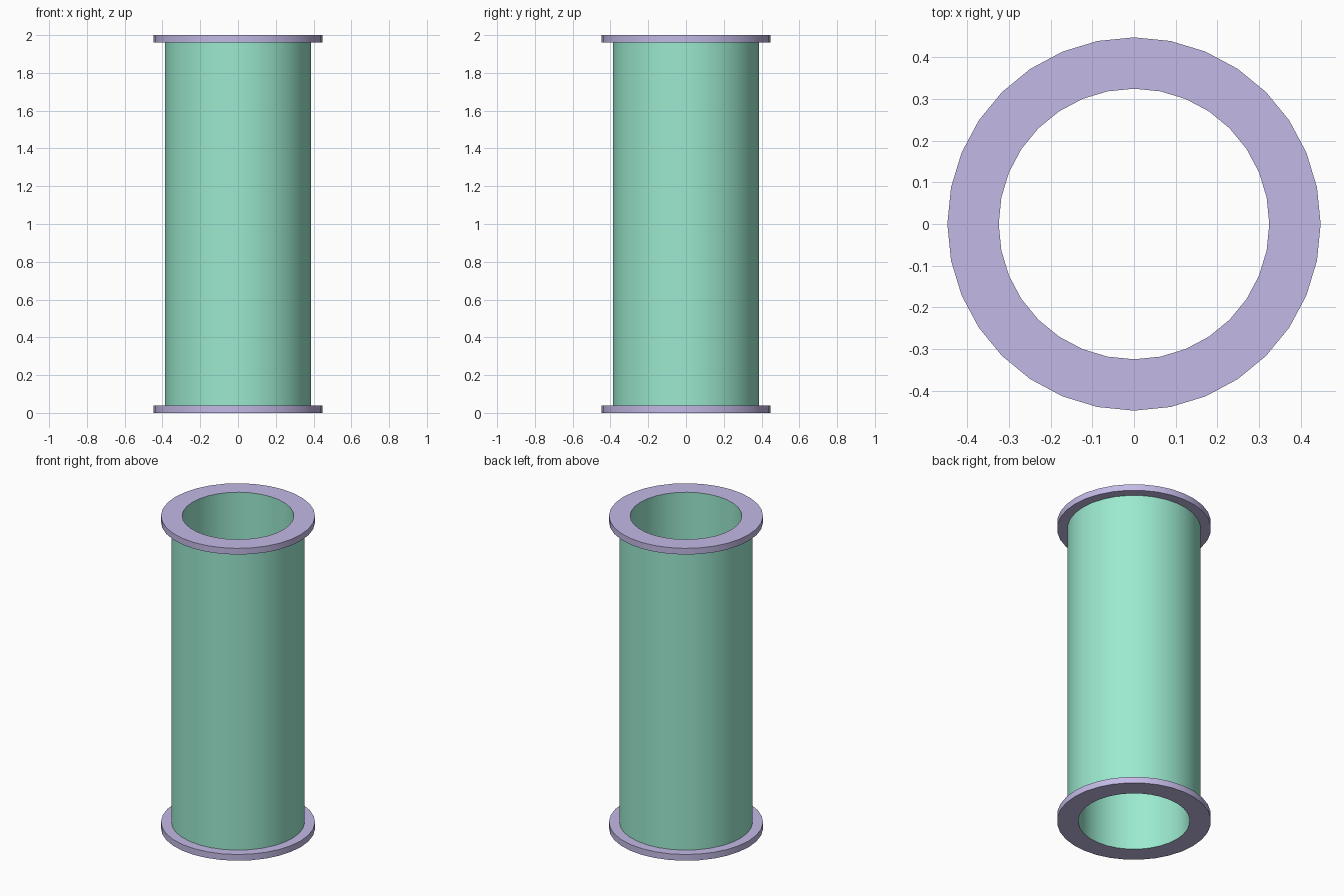
import bpy, bmesh, math

if "Cube" in bpy.data.objects:
    bpy.data.objects.remove(bpy.data.objects["Cube"])

SIDES = 32
R_FLANGE, R_PIPE, R_BORE = 0.447, 0.387, 0.324
HEIGHT, THICK = 2.0, 0.04


def material(name, rgb):
    m = bpy.data.materials.new(name)
    m.diffuse_color = (*rgb, 1)
    m.use_nodes = True
    m.node_tree.nodes["Principled BSDF"].inputs["Base Color"].default_value = m.diffuse_color
    return m


def lathe(name, profiles, mat):
    """Spin open (radius, z) profiles around z."""
    bm = bmesh.new()
    for profile in profiles:
        rings = [[bm.verts.new((r * math.cos(a), r * math.sin(a), z))
                  for a in (2 * math.pi * k / SIDES for k in range(SIDES))]
                 for r, z in profile]
        for lo, hi in zip(rings, rings[1:]):
            for k in range(SIDES):
                n = (k + 1) % SIDES
                bm.faces.new((lo[k], lo[n], hi[n], hi[k]))
    mesh = bpy.data.meshes.new(name)
    bm.to_mesh(mesh)
    bm.free()
    mesh.materials.append(mat)
    ob = bpy.data.objects.new(name, mesh)
    bpy.context.collection.objects.link(ob)
    bpy.ops.object.select_all(action='DESELECT')
    ob.select_set(True)
    bpy.context.view_layer.objects.active = ob
    bpy.ops.object.shade_smooth_by_angle(angle=math.radians(30))
    return ob


green = material("pipe_green", (0.33, 0.82, 0.63))
purple = material("flange_purple", (0.55, 0.49, 0.79))

# Pipe: outer wall between the flanges, bore through the full height
lathe("pipe", [[(R_PIPE, THICK), (R_PIPE, HEIGHT - THICK)],
               [(R_BORE, HEIGHT), (R_BORE, 0)]], green)

# Flat flange rings closing the pipe at both ends
lathe("bottom_flange", [[(R_BORE, 0), (R_FLANGE, 0),
                         (R_FLANGE, THICK), (R_PIPE, THICK)]], purple)
lathe("top_flange", [[(R_PIPE, HEIGHT - THICK), (R_FLANGE, HEIGHT - THICK),
                      (R_FLANGE, HEIGHT), (R_BORE, HEIGHT)]], purple)
